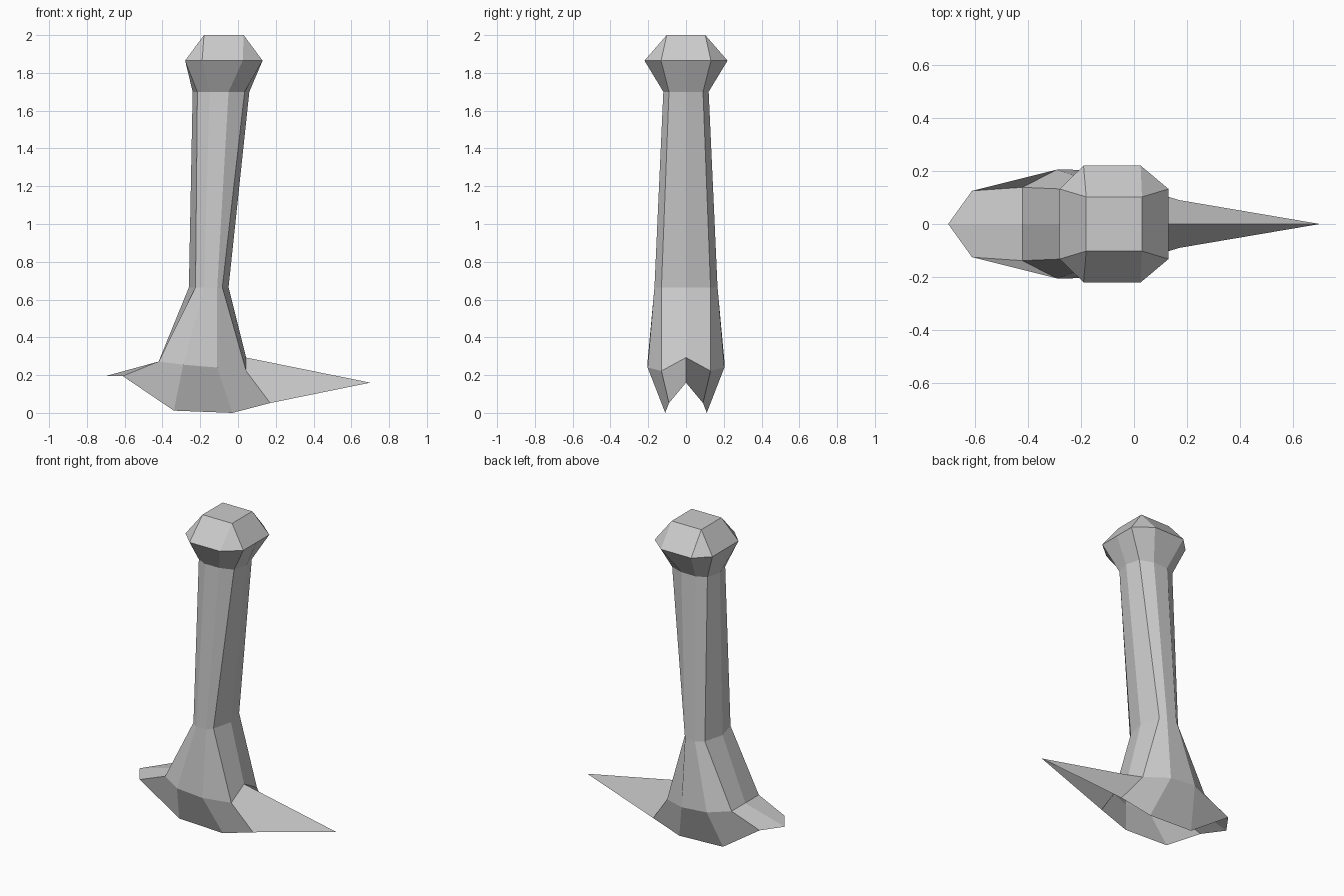
import bpy, bmesh

if "Cube" in bpy.data.objects:
    bpy.data.objects.remove(bpy.data.objects["Cube"])


def level(z, pts):
    """Half cross-section at one height, from the -x end round the front to +x."""
    return [(x, -y, z) for x, y in pts]


# Half cross-sections, from the open foot rim up to the knob
foot_rim = [(-.70, 0, .195), (-.61, -.125, .195), (-.34, -.11, .012),
            (-.03, -.11, 0), (.17, -.09, .052), (.70, 0, .16)]
foot_top = [(-.42, 0, .272), (-.42, -.138, .272), (-.29, -.205, .255),
            (-.11, -.203, .24), (.043, -.13, .222), (.043, 0, .293)]
ankle = level(.665, [(-.26, 0), (-.225, .13), (-.18, .167),
                     (-.11, .167), (-.083, .13), (-.05, 0)])
neck = level(1.70, [(-.24, 0), (-.215, .09), (-.15, .12),
                    (-.05, .12), (.035, .09), (.06, 0)])
knob = level(1.865, [(-.28, 0), (-.28, .132), (-.19, .22),
                     (.025, .22), (.13, .132), (.13, 0)])
cap = level(2.0, [(-.18, 0), (-.18, .102), (-.18, .102),
                  (.03, .102), (.03, .102), (.03, 0)])

# Loft the half shell; the foot stays open underneath
bm = bmesh.new()
rings = [[bm.verts.new(p) for p in ring]
         for ring in (foot_rim, foot_top, ankle, neck, knob, cap)]
for low, high in zip(rings, rings[1:]):
    for i in range(5):
        bm.faces.new((low[i], low[i + 1], high[i + 1], high[i]))
bm.faces.new(rings[-1])
bmesh.ops.remove_doubles(bm, verts=bm.verts[:], dist=.0005)

mesh = bpy.data.meshes.new("post_with_spiked_foot")
bm.to_mesh(mesh)
bm.free()
post = bpy.data.objects.new("post_with_spiked_foot", mesh)
bpy.context.collection.objects.link(post)

# Mirror front half to the back
mirror = post.modifiers.new("mirror", 'MIRROR')
mirror.use_axis = (False, True, False)
mirror.use_mirror_merge = True
